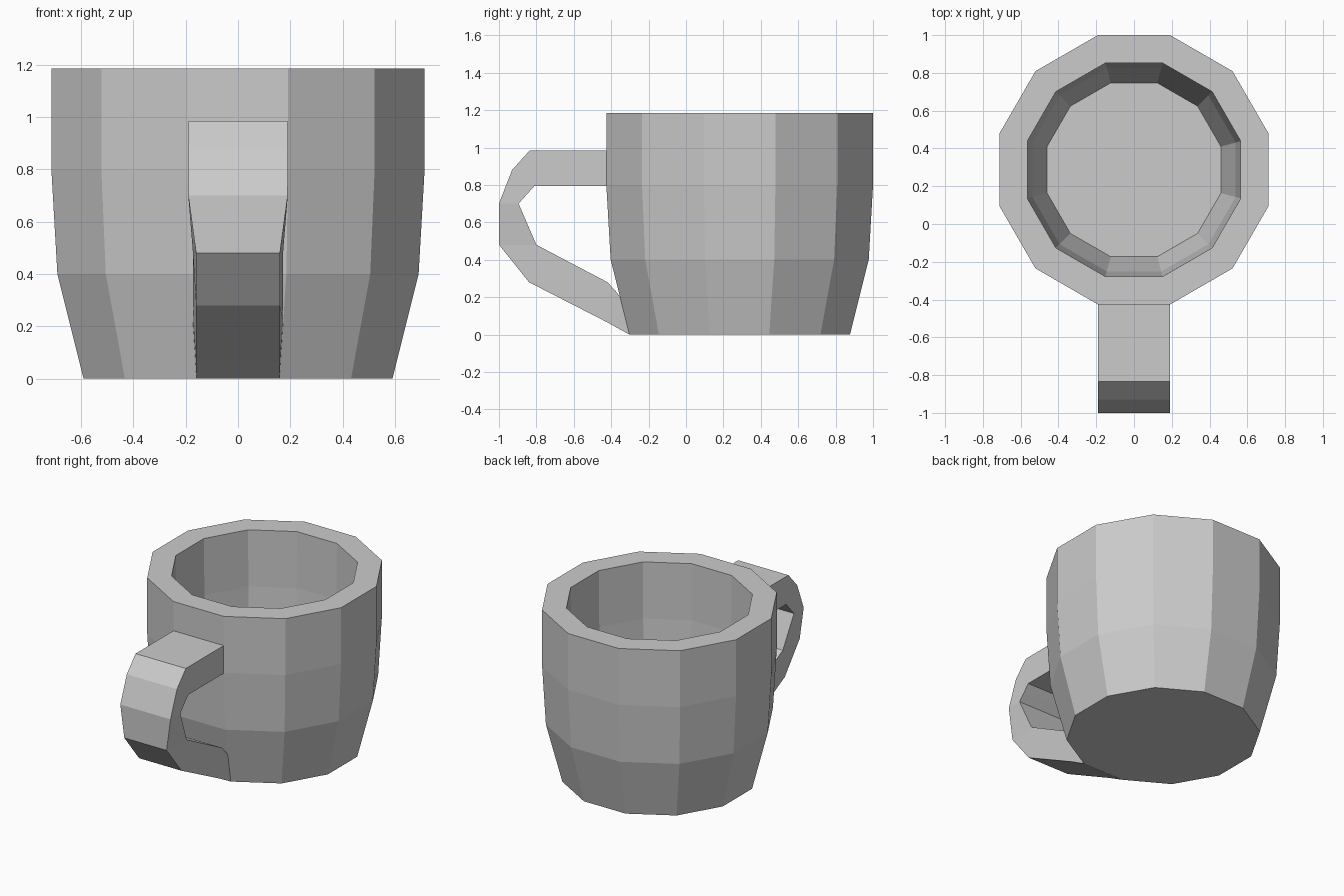
import bpy
import bmesh
from math import cos, sin, pi, radians

if "Cube" in bpy.data.objects:
    bpy.data.objects.remove(bpy.data.objects["Cube"])

SIDES = 12
CENTRE_Y = 0.287


def finish(name, bm):
    bmesh.ops.recalc_face_normals(bm, faces=bm.faces)
    mesh = bpy.data.meshes.new(name)
    bm.to_mesh(mesh)
    bm.free()
    obj = bpy.data.objects.new(name, mesh)
    bpy.context.collection.objects.link(obj)
    return obj


def bridge(bm, a, b):
    n = len(a)
    for i in range(n):
        j = (i + 1) % n
        bm.faces.new((a[i], a[j], b[j], b[i]))


# Cup body: (flat-to-centre distance, height) from the base, over the rim, to the inner floor
cup_profile = [(0.59, 0), (0.69, 0.4), (0.713, 0.8), (0.713, 1.185),
               (0.565, 1.185), (0.56, 0.8), (0.538, 0.43), (0.46, 0.13)]
bm = bmesh.new()
rings = []
for apothem, z in cup_profile:
    r = apothem / cos(pi / SIDES)
    angles = [radians(15) + 2 * pi * k / SIDES for k in range(SIDES)]
    rings.append([bm.verts.new((r * cos(a), CENTRE_Y + r * sin(a), z)) for a in angles])
for lower, upper in zip(rings, rings[1:]):
    bridge(bm, lower, upper)
bm.faces.new(rings[0])
bm.faces.new(rings[-1])
finish("cup_body", bm)

# Handle: outer (y, z, half width) and inner (y, z, half width) of each section
handle_sections = [
    ((-0.42, 0.985, 0.19), (-0.42, 0.795, 0.19)),
    ((-0.835, 0.985, 0.19), (-0.81, 0.795, 0.19)),
    ((-0.93, 0.88, 0.19), (-0.85, 0.75, 0.19)),
    ((-1.0, 0.70, 0.19), (-0.895, 0.70, 0.19)),
    ((-1.0, 0.48, 0.16), (-0.80, 0.48, 0.172)),
    ((-0.84, 0.28, 0.16), (-0.42, 0.28, 0.172)),
    ((-0.43, 0.07, 0.16), (-0.365, 0.22, 0.172)),
    ((-0.303, 0.0, 0.158), (-0.353, 0.2, 0.171)),
]
bm = bmesh.new()
loops = []
for (oy, oz, ow), (iy, iz, iw) in handle_sections:
    corners = [(-ow, oy, oz), (ow, oy, oz), (iw, iy, iz), (-iw, iy, iz)]
    loops.append([bm.verts.new(c) for c in corners])
for a, b in zip(loops, loops[1:]):
    bridge(bm, a, b)
finish("handle", bm)
